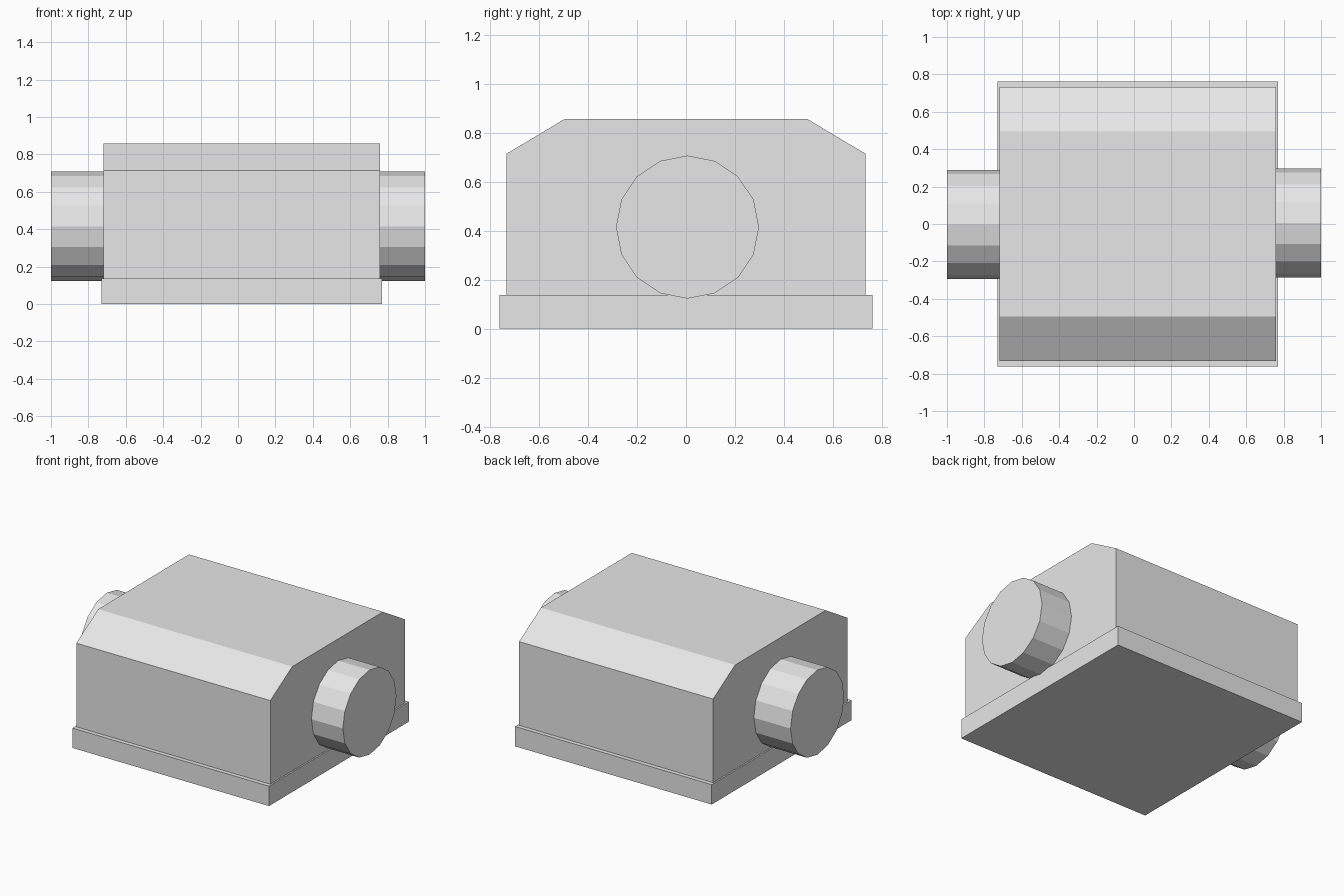
import bpy
import bmesh
from math import pi
from mathutils import Matrix

cube = bpy.data.objects.get("Cube")
if cube:
    bpy.data.objects.remove(cube, do_unlink=True)

# One plain grey for the whole model
grey = bpy.data.materials.new("light_grey")
grey.use_nodes = True
grey.diffuse_color = (0.8, 0.8, 0.8, 1)
grey.node_tree.nodes["Principled BSDF"].inputs["Base Color"].default_value = (0.8, 0.8, 0.8, 1)


def add_object(name, bm):
    bmesh.ops.recalc_face_normals(bm, faces=bm.faces)
    mesh = bpy.data.meshes.new(name)
    bm.to_mesh(mesh)
    bm.free()
    mesh.materials.append(grey)
    obj = bpy.data.objects.new(name, mesh)
    bpy.context.collection.objects.link(obj)
    return obj


def extrude_profile(name, profile, x0, x1):
    """Extrude a closed (y, z) outline along x."""
    bm = bmesh.new()
    face = bm.faces.new([bm.verts.new((x0, y, z)) for y, z in profile])
    ext = bmesh.ops.extrude_face_region(bm, geom=[face], use_keep_orig=True)
    moved = [g for g in ext["geom"] if isinstance(g, bmesh.types.BMVert)]
    bmesh.ops.translate(bm, verts=moved, vec=(x1 - x0, 0, 0))
    return add_object(name, bm)


def side_cylinder(name, x0, x1, y, z, radius):
    """Sixteen-sided cylinder lying along x, with a corner at the top."""
    bm = bmesh.new()
    place = Matrix.Translation(((x0 + x1) / 2, y, z)) @ Matrix.Rotation(pi / 2, 4, "Y")
    bmesh.ops.create_cone(bm, cap_ends=True, segments=16, radius1=radius,
                          radius2=radius, depth=x1 - x0, matrix=place)
    return add_object(name, bm)


def mirrored(half):
    """Complete a half outline by reflecting it in y."""
    return half + [(-y, z) for y, z in reversed(half)]


# Base plinth
extrude_profile("base_plate", mirrored([(0.762, 0), (0.762, 0.137)]), -0.73, 0.77)

# Housing with sloped front and back shoulders
extrude_profile("housing", mirrored([(0.733, 0.137), (0.733, 0.714), (0.494, 0.857)]),
                -0.72, 0.76)

# Round ports on both sides
side_cylinder("left_port", 0.74, 1.0, 0.006, 0.415, 0.292)
side_cylinder("right_port", -1.0, -0.70, -0.003, 0.415, 0.292)
